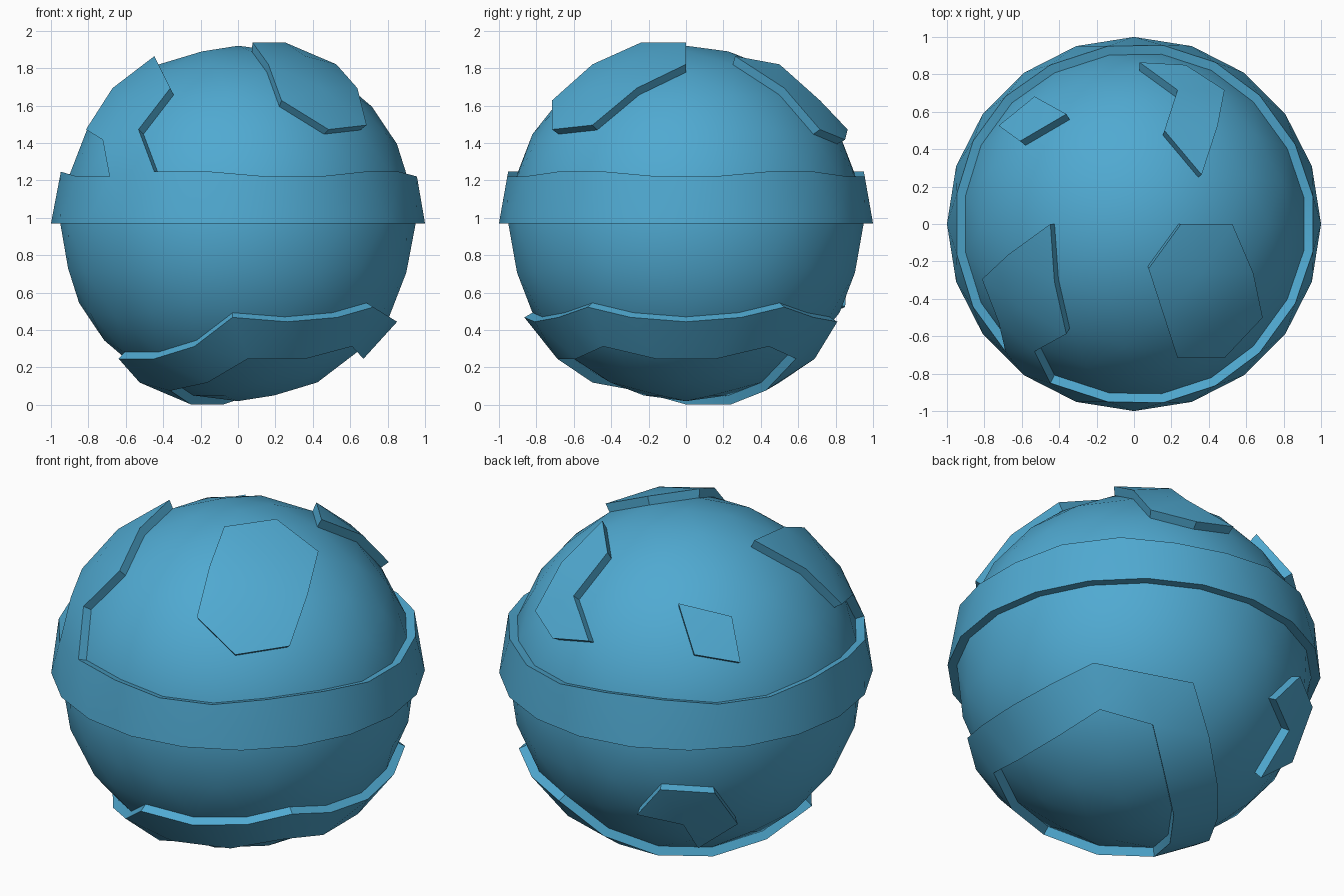
import bpy, bmesh, math
from mathutils import Vector

if "Cube" in bpy.data.objects:
    bpy.data.objects.remove(bpy.data.objects["Cube"], do_unlink=True)

R_CORE, R_PLATE, CENTRE_Z = 0.95, 1.0, 0.97

blue = bpy.data.materials.new("sky_blue")
blue.use_nodes = True
COLOUR = (0.08, 0.40, 0.64, 1.0)
blue.diffuse_color = COLOUR
blue.node_tree.nodes["Principled BSDF"].inputs["Base Color"].default_value = COLOUR


def inside(p, outline):
    """Even-odd test of a point against an outline seen along z."""
    hit = False
    for (x1, y1), (x2, y2) in zip(outline, outline[1:] + outline[:1]):
        if (y1 > p.y) != (y2 > p.y) and p.x < x1 + (p.y - y1) * (x2 - x1) / (y2 - y1):
            hit = not hit
    return hit


def add_part(name, keep=None):
    """The core ball, or a raised plate made of the ball's faces that pass keep."""
    bm = bmesh.new()
    bmesh.ops.create_icosphere(bm, subdivisions=3, radius=R_CORE)
    if keep:
        drop = [f for f in bm.faces if not keep(f.calc_center_median() / R_CORE)]
        bmesh.ops.delete(bm, geom=drop, context='FACES')
        new = bmesh.ops.extrude_face_region(bm, geom=bm.faces[:])["geom"]
        for v in new:
            if isinstance(v, bmesh.types.BMVert):
                v.co *= R_PLATE / R_CORE
        bmesh.ops.recalc_face_normals(bm, faces=bm.faces[:])
    mesh = bpy.data.meshes.new(name)
    bm.to_mesh(mesh)
    bm.free()
    mesh.materials.append(blue)
    obj = bpy.data.objects.new(name, mesh)
    obj.location.z = CENTRE_Z
    bpy.context.collection.objects.link(obj)
    bpy.ops.object.select_all(action='DESELECT')
    obj.select_set(True)
    bpy.context.view_layer.objects.active = obj
    bpy.ops.object.shade_smooth_by_angle(angle=math.radians(35))
    return obj


# Plate outlines, as x, y on a unit ball
FRONT_TOP = [(.24, 0), (.51, 0), (.63, -.24), (.68, -.49), (.48, -.71), (.23, -.71), (.08, -.23)]
BACK_TOP = [(.04, .86), (.28, .85), (.48, .72), (.44, .50), (.36, .27), (.16, .49), (.23, .71)]
SMALL_TOP = [(-.72, .53), (-.53, .69), (-.35, .57), (-.58, .44)]
BELT_BRANCH = [(-.43, 0), (-.65, -.17), (-.81, -.30), (-.72, -.53), (-.69, -.69),
               (-.43, -.87), (-.53, -.68), (-.35, -.57), (-.41, -.27)]
BACK_LOW = [(-.45, .86), (-.67, .69), (-.69, .50), (-.45, .525), (-.50, .70), (-.28, .85)]
RING_OUTER = [(.724, .526), (.512, .694), (.263, .809), (.053, .688), (-.162, .50), (-.362, .263),
              (-.526, 0), (-.638, -.263), (-.447, -.525), (-.23, -.71), (-.006, -.862),
              (.263, -.809), (.512, -.694), (.724, -.526), (.818, -.273), (.851, 0), (.818, .273)]
RING_INNER = [(.60, .44), (.362, .588), (.138, .425), (-.08, .245), (-.255, 0), (-.362, -.263),
              (-.162, -.50), (.053, -.688), (.362, -.588), (.60, -.44), (.671, -.162), (.671, .162)]

# Core ball
add_part("core_ball")

# Belt above the equator with the branch that rises from it
add_part("belt", lambda c: 0 < c.z < 0.24 or (c.z > 0 and inside(c, BELT_BRANCH)))

# Upper plates
for name, outline in (("front_top_plate", FRONT_TOP), ("back_top_plate", BACK_TOP),
                      ("small_top_plate", SMALL_TOP)):
    add_part(name, lambda c, o=outline: c.z > 0 and inside(c, o))

# Lower plate and the tilted ring around the underside
add_part("back_low_plate", lambda c: c.z < 0 and inside(c, BACK_LOW))
add_part("lower_ring", lambda c: c.z < 0 and inside(c, RING_OUTER) and not inside(c, RING_INNER))
